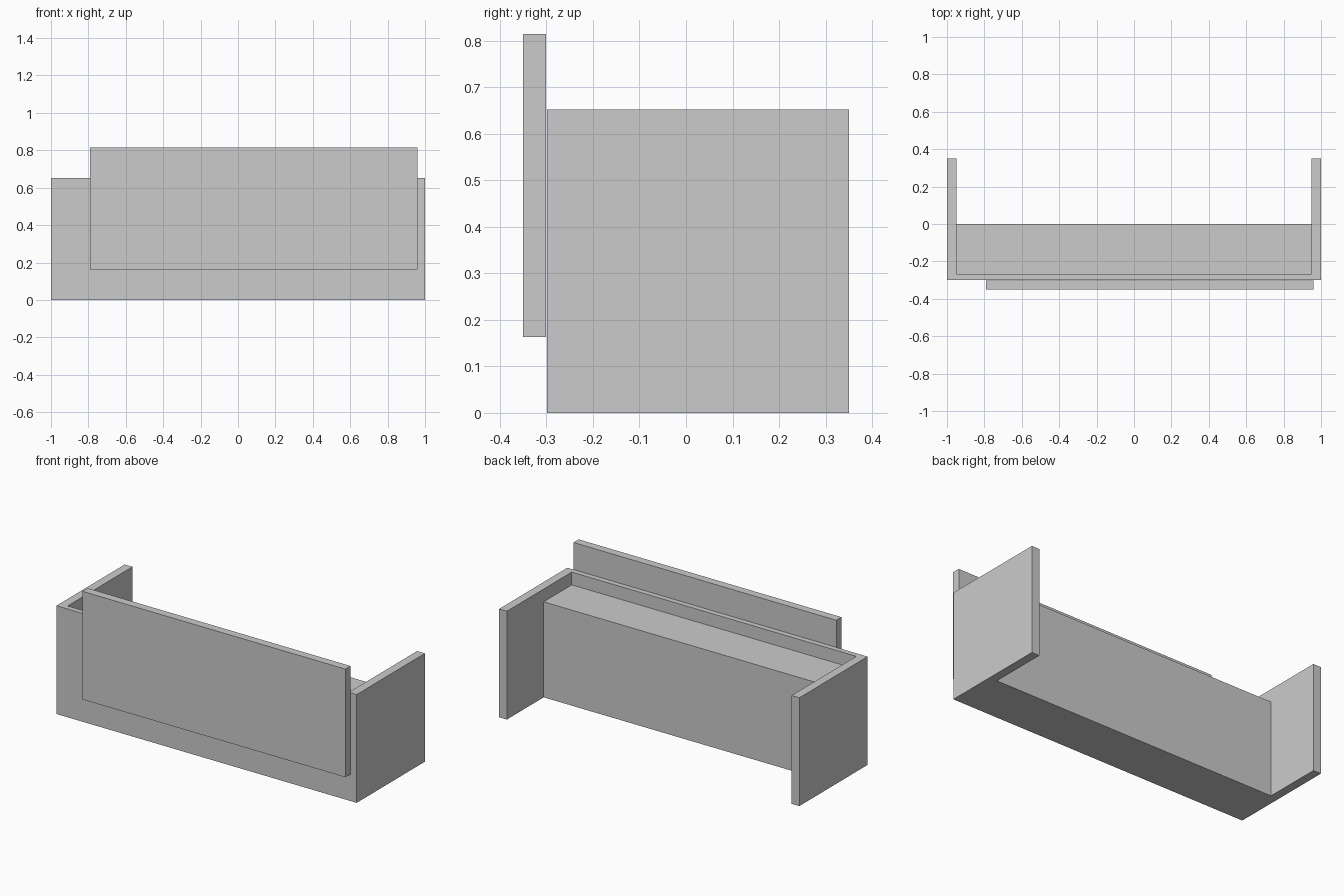
import bpy

if "Cube" in bpy.data.objects:
    bpy.data.objects.remove(bpy.data.objects["Cube"])

def prism(name, profile, x0, x1):
    """Extrude a closed (y, z) profile along x."""
    n = len(profile)
    verts = [(x, y, z) for x in (x0, x1) for y, z in profile]
    faces = [tuple(reversed(range(n))), tuple(range(n, 2 * n))]
    faces += [(i, (i + 1) % n, n + (i + 1) % n, n + i) for i in range(n)]
    mesh = bpy.data.meshes.new(name)
    mesh.from_pydata(verts, [], faces)
    obj = bpy.data.objects.new(name, mesh)
    bpy.context.collection.objects.link(obj)
    return obj

def rect(y0, y1, z0, z1):
    return [(y0, z0), (y1, z0), (y1, z1), (y0, z1)]

# Counter body: full block before carving
body = prism("counter_body", rect(-0.299, 0.35, 0, 0.652), -1, 1)

# Carve the open bay behind the counter and the recess above the worktop
cutter = prism("bay_cutter", [(-0.267, 0.575), (0, 0.575), (0, -0.1),
                              (0.5, -0.1), (0.5, 0.9), (-0.267, 0.9)],
               -0.948, 0.948)
cutter.hide_render = True
mod = body.modifiers.new("bay", 'BOOLEAN')
mod.operation = 'DIFFERENCE'
mod.solver = 'EXACT'
mod.object = cutter
bpy.context.view_layer.objects.active = body
body.select_set(True)
bpy.ops.object.modifier_apply(modifier=mod.name)
bpy.data.objects.remove(cutter)

# Raised, offset fascia panel on the front
prism("front_panel", rect(-0.35, -0.301, 0.163, 0.814), -0.79, 0.96)
